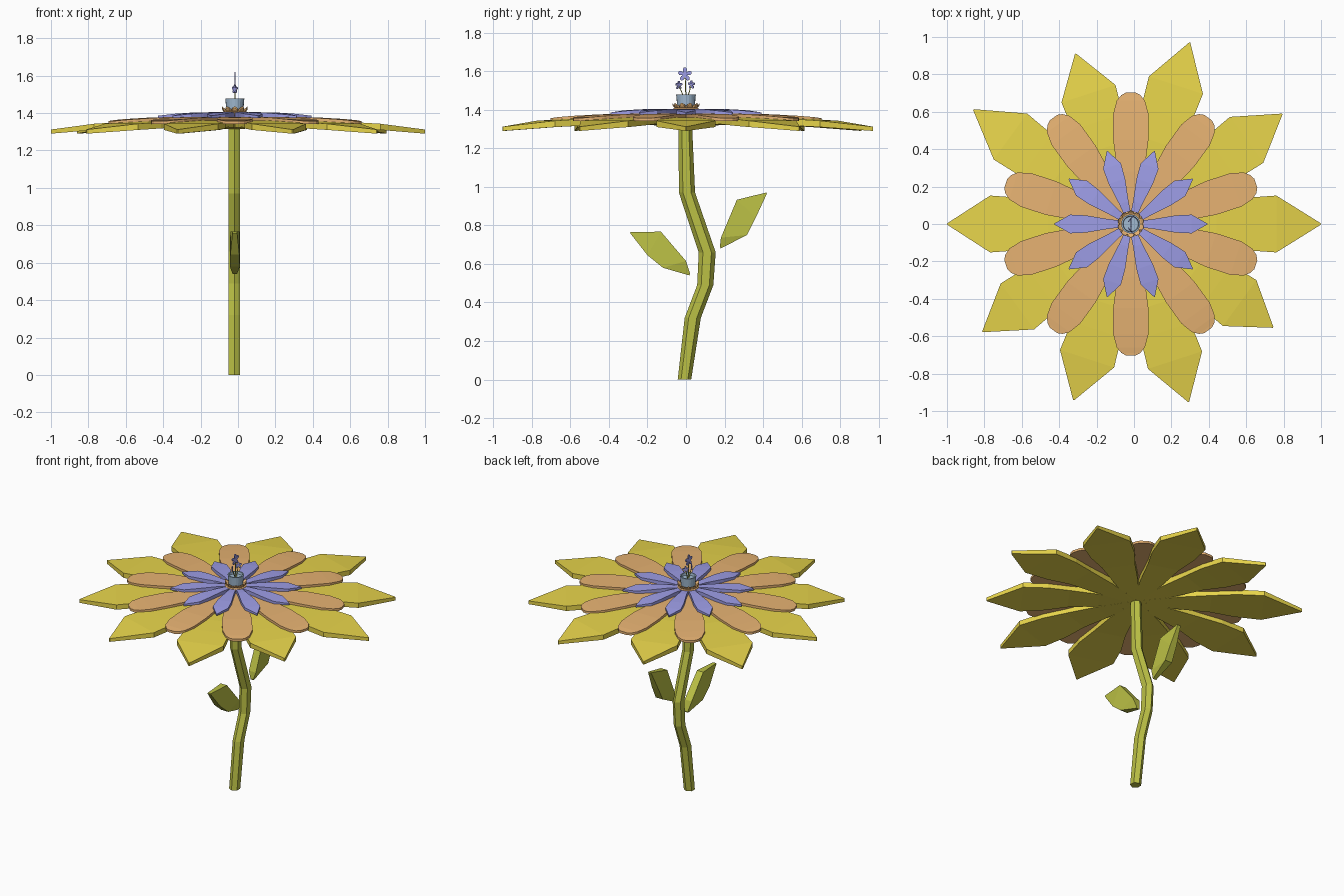
import bpy, bmesh, math
from mathutils import Matrix, Vector

if "Cube" in bpy.data.objects:
    bpy.data.objects.remove(bpy.data.objects["Cube"])

CX = -0.017  # flower axis


def mat(name, col):
    m = bpy.data.materials.new(name)
    m.diffuse_color = (*col, 1)
    m.use_nodes = True
    m.node_tree.nodes["Principled BSDF"].inputs["Base Color"].default_value = m.diffuse_color
    return m


GREEN = mat("stem_green", (0.50, 0.53, 0.06))
YELLOW = mat("yellow", (0.80, 0.66, 0.07))
ORANGE = mat("orange", (0.80, 0.45, 0.17))
BLUE = mat("violet_blue", (0.34, 0.34, 0.80))
POT = mat("pot_blue", (0.36, 0.50, 0.65))


def finish(bm, name, material):
    bmesh.ops.recalc_face_normals(bm, faces=bm.faces)
    me = bpy.data.meshes.new(name)
    bm.to_mesh(me)
    bm.free()
    me.materials.append(material)
    ob = bpy.data.objects.new(name, me)
    bpy.context.collection.objects.link(ob)
    return ob


def loft(bm, rings, mtx=Matrix()):
    """Skin a list of equal-sized point rings and cap both ends."""
    vs = [[bm.verts.new(mtx @ Vector(p)) for p in ring] for ring in rings]
    n = len(rings[0])
    for a, b in zip(vs, vs[1:]):
        for i in range(n):
            j = (i + 1) % n
            bm.faces.new((a[i], a[j], b[j], b[i]))
    bm.faces.new(vs[0])
    bm.faces.new(vs[-1])


def circle(x, y, z, rx, ry, n, turn=0.0):
    return [(x + rx * math.cos(turn + math.tau * i / n),
             y + ry * math.sin(turn + math.tau * i / n), z) for i in range(n)]


def blade(stations, scale=1.0):
    """Petal rings from (distance, half width, top, bottom)."""
    return [[(r * scale, -w, b), (r * scale, w, b), (r * scale, w, t), (r * scale, -w, t)]
            for r, w, t, b in stations]


def petal_ring(name, stations, material, start, scales):
    bm = bmesh.new()
    for i, s in enumerate(scales):
        a = math.radians(start + 36 * i)
        loft(bm, blade(stations, s),
             Matrix.Translation((CX, 0, 0)) @ Matrix.Rotation(a, 4, 'Z'))
    return finish(bm, name, material)


# Stem: hexagonal, bending in the side view
bm = bmesh.new()
path = [(-0.008, 0, .035), (0.035, .32, .042), (0.10, .49, .042),
        (0.11, .66, .044), (0.005, .97, .042), (-0.004, 1.33, .035)]
loft(bm, [circle(CX - .003, y, z, .0346, ry, 6, math.pi / 2) for y, z, ry in path])
finish(bm, "stem", GREEN)

# Leaves: (upper y, z), (lower y, z), half thickness
leaves = {
    "front_leaf": [((.021, .55), (.018, .54), .012), ((0, .615), (-.12, .58), .027),
                   ((-.13, .767), (-.20, .645), .024), ((-.288, .766), (-.29, .76), .012)],
    "back_leaf": [((.176, .69), (.18, .68), .012), ((.181, .736), (.316, .75), .027),
                  ((.264, .933), (.362, .84), .024), ((.416, .97), (.42, .965), .012)],
}
for name, rows in leaves.items():
    bm = bmesh.new()
    loft(bm, [[(CX - t, *u), (CX + t, *u), (CX + t, *l), (CX - t, *l)] for u, l, t in rows])
    finish(bm, name, GREEN)

# Three layers of ten petals
petal_ring("outer_petals",
           [(0, .02, 1.355, 1.315), (.25, .075, 1.36, 1.322), (.45, .105, 1.36, 1.325),
            (.60, .14, 1.353, 1.318), (.765, .152, 1.343, 1.31), (1, .003, 1.312, 1.29)],
           YELLOW, 0, [1.017, 1.0, 1.02, .957, 1.04, .983, .98, .99, 1.0, .94])
petal_ring("middle_petals",
           [(0, .02, 1.378, 1.358), (.12, .04, 1.38, 1.36), (.28, .072, 1.38, 1.36),
            (.45, .094, 1.376, 1.355), (.59, .094, 1.368, 1.348),
            (.66, .075, 1.362, 1.344), (.69, .05, 1.358, 1.342), (.703, .025, 1.357, 1.341)],
           ORANGE, 18, [1] * 10)
petal_ring("inner_petals",
           [(0, .012, 1.40, 1.378), (.12, .026, 1.405, 1.38), (.24, .046, 1.402, 1.38),
            (.325, .05, 1.396, 1.377), (.41, .002, 1.386, 1.374)],
           BLUE, 0, [1] * 10)

# Collar under the pot, with small upturned sepals
bm = bmesh.new()
loft(bm, [circle(CX, 0, z, r, r, 20) for r, z in
          [(.062, 1.385), (.07, 1.393), (.068, 1.405), (.055, 1.411)]])
finish(bm, "collar", ORANGE)
petal_ring("sepals",
           [(.04, .012, 1.415, 1.403), (.056, .017, 1.42, 1.406),
            (.066, .013, 1.428, 1.417), (.071, .003, 1.434, 1.428)],
           ORANGE, 18, [1] * 10)

# Pot with a recessed top
bm = bmesh.new()
loft(bm, [circle(CX, 0, z, r, r, 20) for r, z in
          [(.044, 1.395), (.050, 1.47), (.051, 1.478), (.043, 1.478), (.040, 1.462)]])
finish(bm, "centre_pot", POT)

# Little blossoms: name, y, z, radius, turn, base y
blossoms = [("tall", -.006, 1.583, .036, 0, 0),
            ("left", -.037, 1.527, .022, .7, -.004),
            ("right", .028, 1.53, .022, -.7, .004)]
for label, y, z, r, turn, by in blossoms:
    bm = bmesh.new()
    loft(bm, [circle(CX, by, 1.455, .003, .003, 6), circle(CX, y * .5 + by * .5, z - .04, .003, .003, 6),
              circle(CX, y, z, .002, .002, 6)])
    finish(bm, label + "_blossom_stalk", GREEN)
    bm = bmesh.new()
    face = (Matrix.Translation((CX, y, z)) @ Matrix.Rotation(turn, 4, 'Z')
            @ Matrix.Rotation(math.pi / 2, 4, 'Y'))
    shape = [(0, .1 * r, .003, -.003), (.45 * r, .26 * r, .003, -.003),
             (.75 * r, .30 * r, .003, -.003), (r, .14 * r, .003, -.003)]
    for i in range(5):
        a = math.pi + math.tau * i / 5
        loft(bm, blade(shape), face @ Matrix.Rotation(a, 4, 'Z'))
    finish(bm, label + "_blossom", BLUE)
